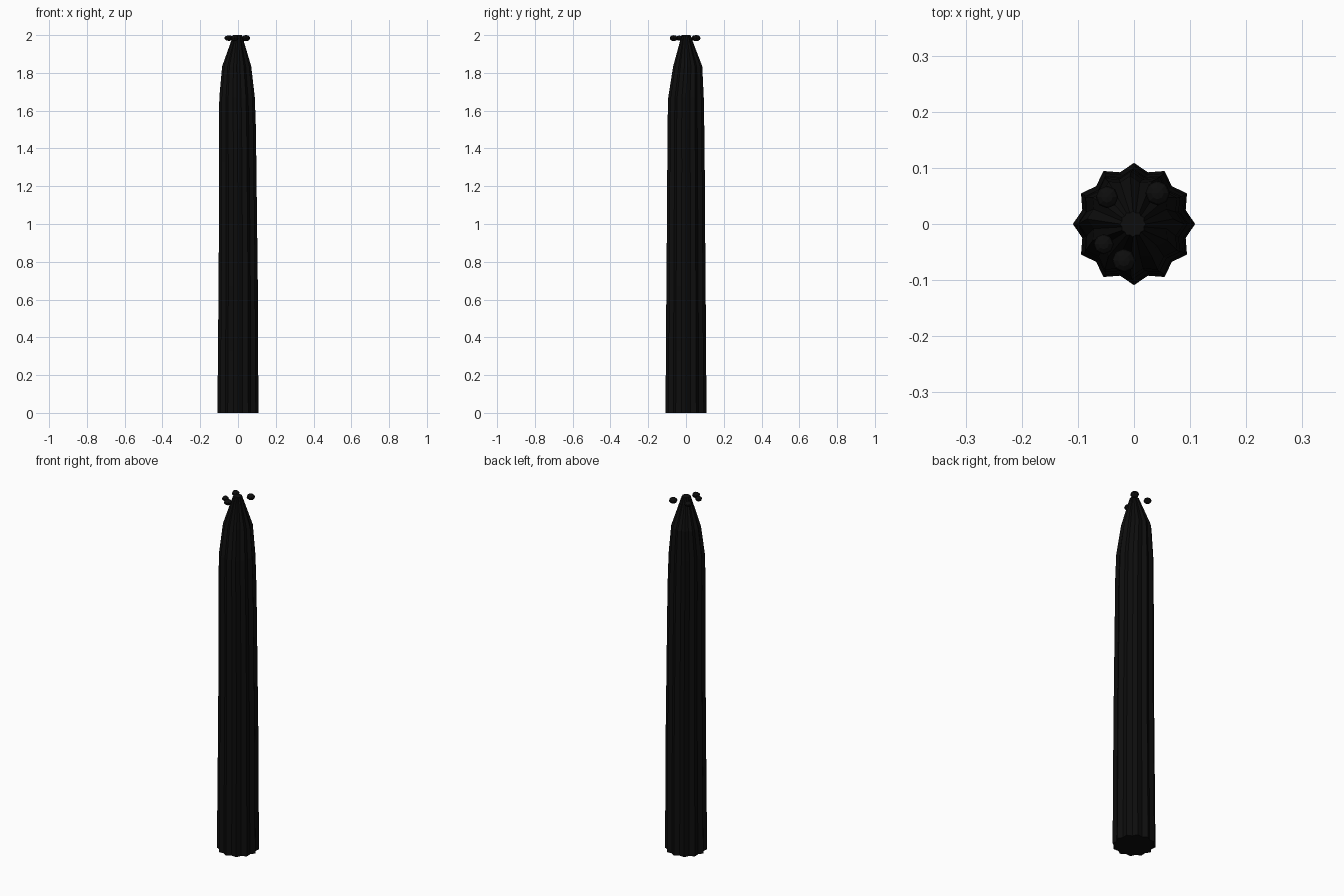
import bpy, bmesh
from math import cos, sin, pi

if "Cube" in bpy.data.objects:
    bpy.data.objects.remove(bpy.data.objects["Cube"])

RIBS = 12


def material(name, c):
    m = bpy.data.materials.new(name)
    m.diffuse_color = (c, c, c, 1)
    m.use_nodes = True
    m.node_tree.nodes["Principled BSDF"].inputs["Base Color"].default_value = m.diffuse_color
    return m


def add_object(name, bm, mat):
    bmesh.ops.recalc_face_normals(bm, faces=bm.faces)
    me = bpy.data.meshes.new(name)
    bm.to_mesh(me)
    bm.free()
    me.materials.append(mat)
    ob = bpy.data.objects.new(name, me)
    bpy.context.collection.objects.link(ob)
    return ob


dark = material("dark_skin", 0.004)

# Ribbed column: star-shaped rings (z, ridge radius, x offset, y offset)
rings = [(0, .109, 0, 0), (.33, .106, 0, 0), (.67, .104, .001, 0),
         (1.0, .101, 0, 0), (1.33, .099, -.002, 0), (1.5, .098, -.003, -.001),
         (1.67, .094, -.005, 0), (1.835, .077, -.007, .009), (2.0, .023, -.002, 0)]
bm = bmesh.new()
loops = []
for z, r, ox, oy in rings:
    loop = []
    for i in range(RIBS * 2):
        a = pi * i / RIBS
        rad = r if i % 2 == 0 else r * 0.875
        loop.append(bm.verts.new((ox + rad * cos(a), oy + rad * sin(a), z)))
    loops.append(loop)
n = RIBS * 2
for lo, hi in zip(loops, loops[1:]):
    for i in range(n):
        j = (i + 1) % n
        bm.faces.new((lo[i], lo[j], hi[j], hi[i]))
bm.faces.new(loops[0][::-1])
bm.faces.new(loops[-1])
add_object("ribbed_column", bm, dark)

# Small flattened buds around the tip (x, y, radius)
for k, (x, y, r) in enumerate([(-.048, .048, .020), (.042, .055, .022),
                               (-.054, -.036, .018), (-.018, -.065, .021)]):
    bm = bmesh.new()
    bmesh.ops.create_uvsphere(bm, u_segments=8, v_segments=6, radius=r)
    bmesh.ops.scale(bm, vec=(1, 1, .75), verts=bm.verts)
    bmesh.ops.translate(bm, vec=(x, y, 1.984), verts=bm.verts)
    add_object(f"bud_{k + 1}", bm, dark)
